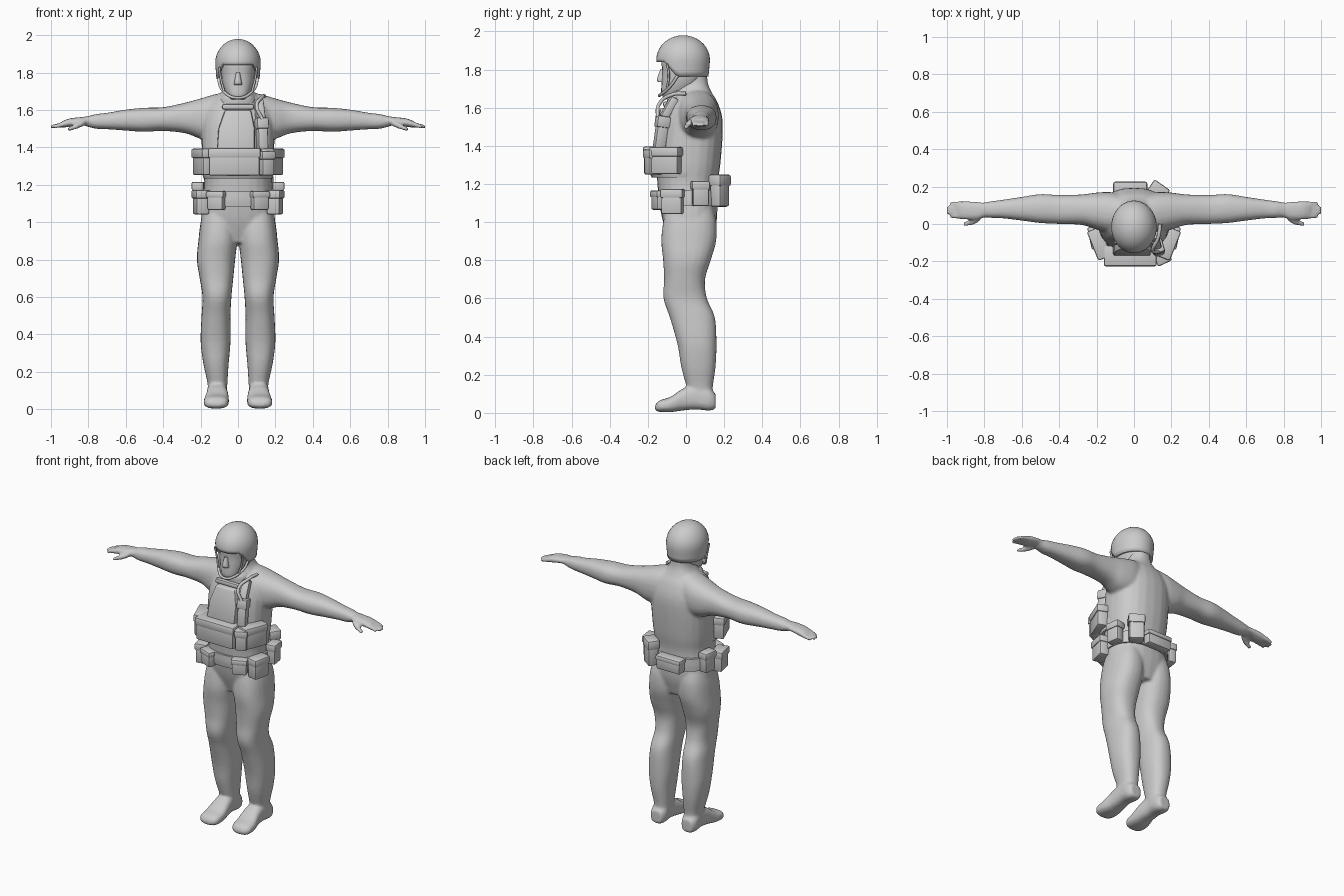
import bpy, bmesh, math
from mathutils import Vector

if "Cube" in bpy.data.objects:
    bpy.data.objects.remove(bpy.data.objects["Cube"])

GREY = (0.6, 0.6, 0.6, 1)
mat = bpy.data.materials.new("plain_grey")
mat.use_nodes = True
mat.diffuse_color = GREY
mat.node_tree.nodes["Principled BSDF"].inputs["Base Color"].default_value = GREY


def finish(name, bm, angle=40):
    bmesh.ops.recalc_face_normals(bm, faces=bm.faces[:])
    me = bpy.data.meshes.new(name)
    bm.to_mesh(me)
    bm.free()
    ob = bpy.data.objects.new(name, me)
    bpy.context.collection.objects.link(ob)
    me.materials.append(mat)
    bpy.ops.object.select_all(action="DESELECT")
    ob.select_set(True)
    bpy.context.view_layer.objects.active = ob
    bpy.ops.object.shade_smooth_by_angle(angle=math.radians(angle))
    return ob


def smooth_rows(rows, steps=4):
    """Catmull-Rom interpolation between section rows."""
    out = []
    for i in range(len(rows) - 1):
        p0, p1, p2 = rows[max(i - 1, 0)], rows[i], rows[i + 1]
        p3 = rows[min(i + 2, len(rows) - 1)]
        for s in range(steps):
            t = s / steps
            out.append([b + t / 2 * (c - a + t * (2*a - 5*b + 4*c - d + t * (3*(b - c) + d - a)))
                        for a, b, c, d in zip(p0, p1, p2, p3)])
    return out + [list(rows[-1])]


def loft(bm, axis, rows, side=1, power=0.85, sides=24):
    """Skin rounded sections (position, min a, max a, min b, max b) along an axis."""
    rings = []
    for t, a0, a1, b0, b1 in smooth_rows(rows):
        ring = []
        for k in range(sides):
            u = math.tau * k / sides
            c, s = math.cos(u), math.sin(u)
            a = (a0 + a1) / 2 + (a1 - a0) / 2 * math.copysign(abs(c) ** power, c)
            b = (b0 + b1) / 2 + (b1 - b0) / 2 * math.copysign(abs(s) ** power, s)
            x, y, z = {"x": (t, a, b), "y": (a, t, b), "z": (a, b, t)}[axis]
            ring.append(bm.verts.new((x * side, y, z)))
        rings.append(ring)
    for r, q in zip(rings, rings[1:]):
        for k in range(sides):
            bm.faces.new((r[k], r[k - 1], q[k - 1], q[k]))
    bm.faces.new(rings[0])
    bm.faces.new(rings[-1])


def tube(name, points, radius):
    cu = bpy.data.curves.new(name, "CURVE")
    cu.dimensions = "3D"
    cu.bevel_depth = radius
    cu.bevel_resolution = 2
    cu.use_fill_caps = True
    sp = cu.splines.new("BEZIER")
    sp.bezier_points.add(len(points) - 1)
    for bp, p in zip(sp.bezier_points, points):
        bp.co = p
        bp.handle_left_type = bp.handle_right_type = "AUTO"
    cu.materials.append(mat)
    ob = bpy.data.objects.new(name, cu)
    bpy.context.collection.objects.link(ob)


def pouch(name, loc, size, turn=0, tilt=0, flap=True):
    """Soft box with an overlapping lid."""
    bm = bmesh.new()
    parts = [(Vector((0, 0, 0)), Vector(size))]
    if flap:
        parts.append((Vector((0, 0, size[2] * 0.33)), Vector((size[0] + .012, size[1] + .012, size[2] * 0.36))))
    for off, dim in parts:
        vs = bmesh.ops.create_cube(bm, size=1)["verts"]
        for v in vs:
            v.co = Vector(v.co[i] * dim[i] for i in range(3)) + off
    bmesh.ops.bevel(bm, geom=bm.edges[:], offset=0.01, segments=2, affect="EDGES", profile=0.5)
    ob = finish(name, bm)
    ob.location = loc
    ob.rotation_euler = (math.radians(tilt), 0, math.radians(turn))
    return ob


# Clothed body: torso, legs, boots, arms and hands fused into one skin
body = bmesh.new()
loft(body, "z", [(.89, -.17, .17, -.08, .13), (1, -.197, .197, -.12, .16), (1.1, -.19, .19, -.14, .165),
                 (1.2, -.18, .18, -.15, .165), (1.3, -.19, .19, -.155, .18), (1.45, -.195, .195, -.14, .192),
                 (1.55, -.19, .19, -.12, .19), (1.63, -.16, .16, -.09, .165), (1.68, -.1, .1, -.06, .135),
                 (1.73, -.07, .07, -.055, .115), (1.8, -.065, .065, -.05, .11)])
for side in (1, -1):
    loft(body, "z", [(.05, .06, .165, .03, .14), (.13, .057, .162, .005, .14), (.24, .05, .185, -.025, .155),
                     (.36, .04, .2, -.045, .16), (.5, .04, .195, -.085, .152), (.6, .035, .19, -.118, .11),
                     (.7, .025, .205, -.115, .1), (.8, .015, .22, -.12, .13), (.9, .004, .212, -.13, .158),
                     (1, .004, .2, -.12, .16), (1.08, .01, .18, -.1, .14)], side)
    loft(body, "y", [(-.162, .085, .15, .015, .04), (-.14, .055, .18, .005, .065), (-.08, .048, .182, .004, .085),
                     (-.02, .052, .17, .012, .125), (.05, .06, .165, .018, .15), (.12, .06, .165, .012, .13),
                     (.155, .075, .15, .02, .1)], side, .75)
    loft(body, "x", [(.04, -.03, .15, 1.42, 1.7), (.12, -.05, .17, 1.43, 1.685), (.2, -.03, .168, 1.445, 1.662),
                     (.28, -.005, .158, 1.475, 1.64), (.4, 0, .155, 1.488, 1.615), (.5, .005, .16, 1.483, 1.612),
                     (.6, .018, .145, 1.49, 1.602), (.7, .03, .13, 1.497, 1.585), (.76, .032, .122, 1.5, 1.578),
                     (.82, .04, .112, 1.515, 1.562)], side)
    loft(body, "x", [(.78, .042, .112, 1.515, 1.57), (.84, .025, .118, 1.52, 1.562), (.9, .024, .122, 1.51, 1.555),
                     (.94, .026, .12, 1.505, 1.54)], side)
    # Four fingers and a thumb
    for f in range(4):
        y, tip = .028 + .023 * f, (.985, 1.005, 1.005, .985)[f]
        loft(body, "x", [(.91, y, y + .024, 1.515, 1.545), (.96, y, y + .024, 1.505, 1.53),
                         (tip, y + .003, y + .02, 1.5, 1.518)], side)
    loft(body, "x", [(.82, .02, .06, 1.515, 1.548), (.86, -.005, .03, 1.5, 1.53),
                     (.91, -.012, .012, 1.485, 1.506)], side)
body_ob = finish("clothed_body", body, 180)
rm = body_ob.modifiers.new("fuse", "REMESH")
rm.mode, rm.voxel_size, rm.use_smooth_shade = "VOXEL", 0.009, True
sm = body_ob.modifiers.new("soften", "SMOOTH")
sm.factor, sm.iterations = 0.5, 5

# Head with jaw, brow and nose
head = bmesh.new()
loft(head, "z", [(1.655, -.035, .035, -.12, -.05), (1.68, -.06, .06, -.13, .02), (1.73, -.08, .08, -.128, .07),
                 (1.79, -.09, .09, -.125, .1), (1.86, -.095, .095, -.125, .11), (1.93, -.06, .06, -.08, .07)])
loft(head, "z", [(1.735, -.022, .022, -.145, -.1), (1.75, -.02, .02, -.152, -.1), (1.8, -.01, .01, -.135, -.1)])
finish("head", head, 60)

# Helmet shell: the rim drops over the ears and nape
helmet = bmesh.new()
rings = []
for j in range(13):
    f = j / 12 * 0.98
    ring = []
    for k in range(40):
        u = math.tau * k / 40
        fwd = -math.sin(u)
        rim = 1.765 + .075 * max(0, min(1, (fwd - .25) / .45))
        e = math.sin(f * math.pi / 2)
        z = rim + (1.98 - rim) * e
        full = max(0, (z - 1.85) / .13)
        r = math.sqrt(max(0, 1 - full * full)) * (1 - .06 * max(0, (1.85 - z) / .09))
        ring.append(helmet.verts.new((.122 * r * math.cos(u), -.015 + .141 * r * math.sin(u), z)))
    rings.append(ring)
for r, q in zip(rings, rings[1:]):
    for k in range(40):
        helmet.faces.new((r[k], r[k - 1], q[k - 1], q[k]))
helmet.faces.new(rings[-1])
helmet_ob = finish("helmet", helmet, 60)
so = helmet_ob.modifiers.new("thickness", "SOLIDIFY")
so.thickness = 0.014

# Chin straps and collar
tube("chin_strap", [(-.108, -.03, 1.79), (-.085, -.085, 1.71), (0, -.14, 1.665), (.085, -.085, 1.71), (.108, -.03, 1.79)], .008)
for side, word in ((1, "left"), (-1, "right")):
    tube(word + "_cheek_strap", [(side * .1, -.1, 1.83), (side * .093, -.09, 1.77), (side * .075, -.1, 1.7)], .006)
collar = bmesh.new()
loft(collar, "z", [(1.63, -.11, .11, -.1, .13), (1.665, -.098, .098, -.1, .12), (1.69, -.08, .08, -.08, .115)])
finish("collar", collar)

# Chest plate, shoulder strap and radio
plate = bmesh.new()
outline = [(-.115, 1.36), (.09, 1.36), (.09, 1.5), (.07, 1.6), (-.07, 1.6), (-.105, 1.5)]
layers = [[plate.verts.new((x, y - (1.6 - z) * .17, z)) for x, z in outline] for y in (-.135, -.06)]
for k in range(6):
    plate.faces.new((layers[0][k], layers[0][k - 1], layers[1][k - 1], layers[1][k]))
for layer in layers:
    plate.faces.new(layer)
bmesh.ops.bevel(plate, geom=plate.edges[:], offset=.012, segments=2, affect="EDGES", profile=.5)
finish("chest_plate", plate)
pouch("upper_chest_band", (.0, -.105, 1.618), (.17, .03, .03), flap=False)
pouch("radio", (.128, -.13, 1.47), (.055, .06, .17), 15, -8)
pouch("shoulder_strap", (.115, -.088, 1.6), (.05, .045, .12), 12, -30, False)
tube("radio_lead", [(.13, -.15, 1.55), (.1, -.14, 1.62), (.13, -.07, 1.67), (.14, .0, 1.675)], .01)

# Ammunition rig around the lower chest
pouch("front_rig_pouch", (-.02, -.17, 1.322), (.27, .1, .145))
pouch("left_front_pouch", (.145, -.165, 1.315), (.07, .09, .13), 25)
for side, word in ((1, "left"), (-1, "right")):
    pouch(word + "_rig_pouch", (side * .186, -.105, 1.322), (.065, .155, .14), side * -22)
rig = bmesh.new()
loft(rig, "z", [(1.235, -.185, .185, -.18, .12), (1.26, -.19, .19, -.19, .12), (1.3, -.19, .19, -.19, .12)])
finish("rig_band", rig)

# Duty belt and its pouches
belt = bmesh.new()
loft(belt, "z", [(1.085, -.2, .2, -.155, .178), (1.12, -.2, .2, -.16, .18), (1.165, -.194, .194, -.16, .18)])
finish("duty_belt", belt)
for side, word in ((1, "left"), (-1, "right")):
    pouch(word + "_hip_pouch", (side * .198, -.07, 1.107), (.07, .11, .13), side * -12)
    pouch(word + "_front_belt_pouch", (side * .115, -.145, 1.115), (.09, .05, .1), side * 22)
    pouch(word + "_side_pouch", (side * .21, .075, 1.15), (.055, .085, .13), side * 8)
pouch("rear_pouch", (-.02, .19, 1.125), (.17, .06, .09))
pouch("rear_left_pouch", (.13, .178, 1.165), (.09, .065, .165), -35)
